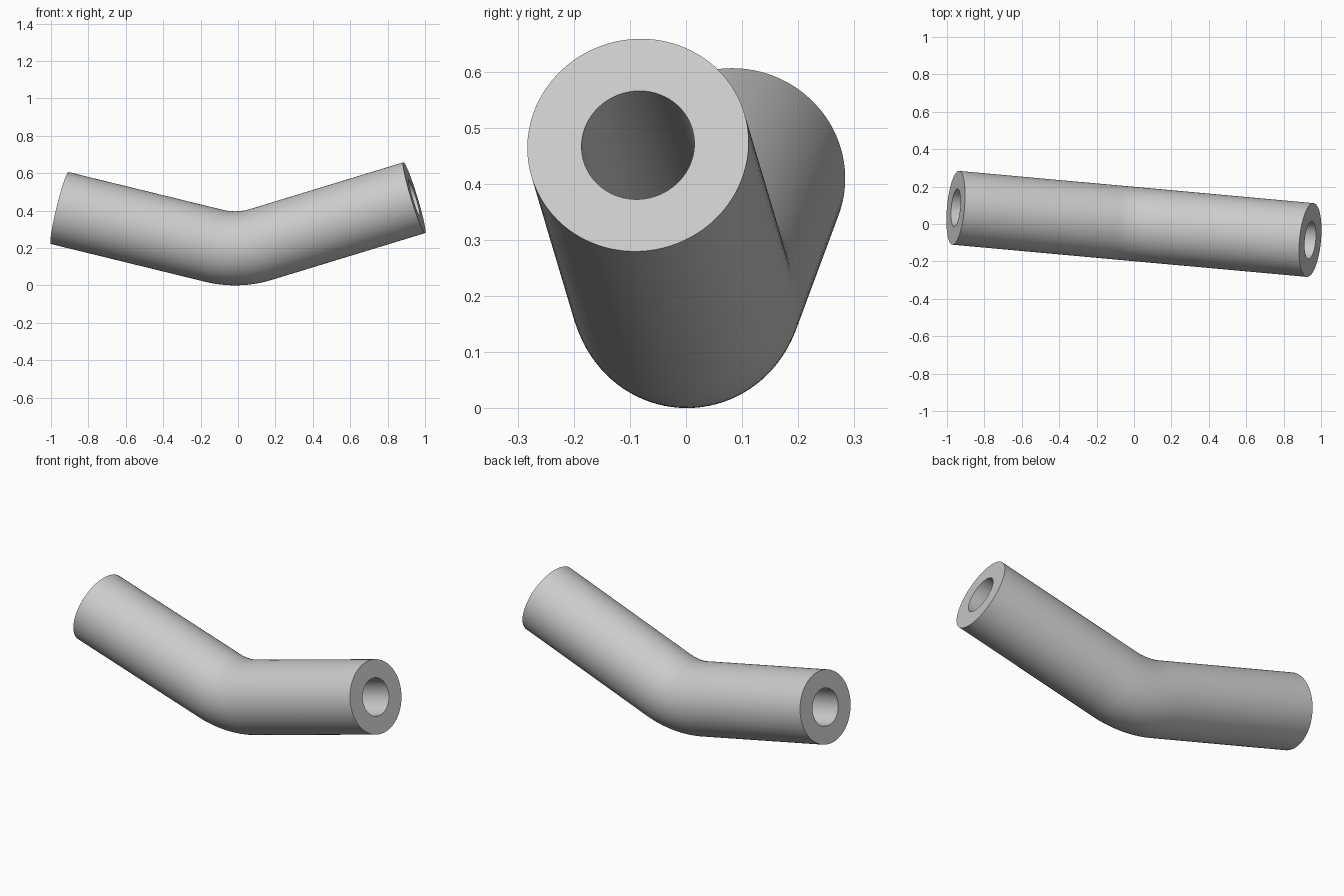
import bpy, bmesh, math
from mathutils import Vector, Matrix

cube = bpy.data.objects.get("Cube")
if cube:
    bpy.data.objects.remove(cube, do_unlink=True)

OUTER, BORE, SIDES = 0.198, 0.101, 96
BEND_RADIUS, BEND_STEPS = 0.48, 16
CORNER = Vector((-0.002, 0, 0.181))
LEFT_ARM, RIGHT_ARM = 0.983, 0.991
DOWN, UP = math.radians(-13.7), math.radians(16.9)
TURN = Matrix.Rotation(math.radians(-5.19), 4, "Z")


def heading(angle):
    return Vector((math.cos(angle), 0, math.sin(angle)))


def normal(angle):
    return Vector((-math.sin(angle), 0, math.cos(angle)))


# Centreline: straight arm, circular bend, straight arm
tangent = BEND_RADIUS * math.tan((UP - DOWN) / 2)
pivot = CORNER - heading(DOWN) * tangent + normal(DOWN) * BEND_RADIUS
path = [(CORNER - heading(DOWN) * LEFT_ARM, DOWN)]
for i in range(BEND_STEPS + 1):
    a = DOWN + (UP - DOWN) * i / BEND_STEPS
    path.append((pivot - normal(a) * BEND_RADIUS, a))
path.append((CORNER + heading(UP) * RIGHT_ARM, UP))

# Sweep the outer wall and bore, then close the annular ends
bm = bmesh.new()


def ring(point, angle, radius):
    verts = []
    for k in range(SIDES):
        t = math.tau * k / SIDES
        offset = Vector((0, math.cos(t), 0)) + normal(angle) * math.sin(t)
        verts.append(bm.verts.new(TURN @ (point + offset * radius)))
    return verts


def bridge(first, second, smooth):
    for k in range(SIDES):
        n = (k + 1) % SIDES
        face = bm.faces.new((first[k], first[n], second[n], second[k]))
        face.smooth = smooth


outer = [ring(p, a, OUTER) for p, a in path]
bore = [ring(p, a, BORE) for p, a in path]
for wall in (outer, bore):
    for first, second in zip(wall, wall[1:]):
        bridge(first, second, True)
for end in (0, -1):
    bridge(outer[end], bore[end], False)
bmesh.ops.recalc_face_normals(bm, faces=bm.faces)

mesh = bpy.data.meshes.new("bent_tube")
bm.to_mesh(mesh)
bm.free()
tube = bpy.data.objects.new("bent_tube", mesh)
bpy.context.collection.objects.link(tube)

# Plain grey material
grey = bpy.data.materials.new("light_grey")
grey.use_nodes = True
colour = (0.6, 0.6, 0.6, 1)
grey.diffuse_color = colour
grey.node_tree.nodes["Principled BSDF"].inputs["Base Color"].default_value = colour
mesh.materials.append(grey)

# Smooth walls with crisp end rims
bpy.ops.object.select_all(action="DESELECT")
tube.select_set(True)
bpy.context.view_layer.objects.active = tube
bpy.ops.object.shade_smooth_by_angle(angle=math.radians(35))
